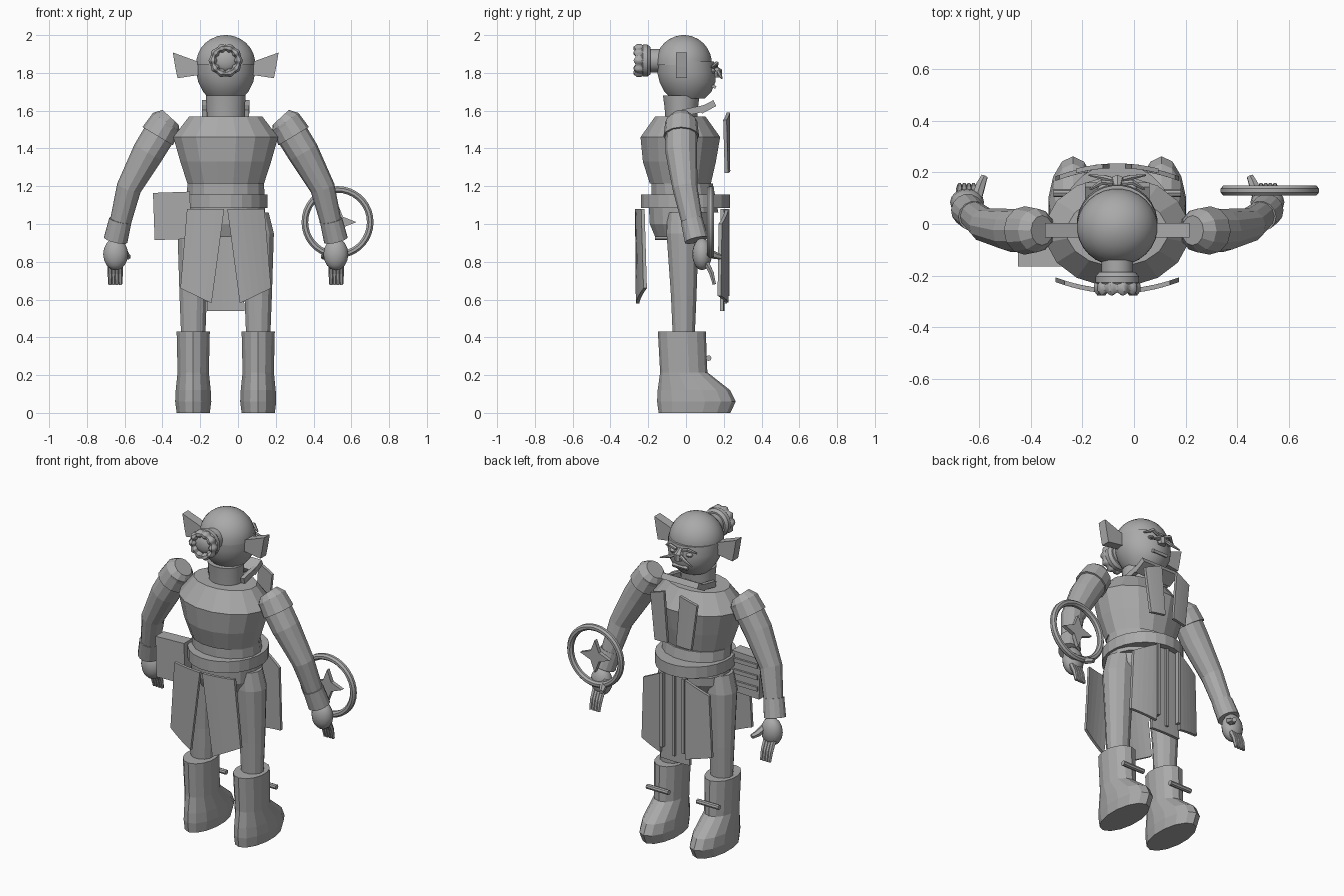
import bpy, bmesh, math
from mathutils import Vector

if "Cube" in bpy.data.objects:
    bpy.data.objects.remove(bpy.data.objects["Cube"])

CX = -0.065  # body centre line
grey = bpy.data.materials.new("plain grey")
grey.diffuse_color = (0.4, 0.4, 0.4, 1)
grey.use_nodes = True
grey.node_tree.nodes["Principled BSDF"].inputs["Base Color"].default_value = grey.diffuse_color


def finish(name, bm, smooth=False):
    bmesh.ops.recalc_face_normals(bm, faces=bm.faces)
    me = bpy.data.meshes.new(name)
    bm.to_mesh(me)
    bm.free()
    me.materials.append(grey)
    ob = bpy.data.objects.new(name, me)
    bpy.context.collection.objects.link(ob)
    if smooth:
        bpy.context.view_layer.objects.active = ob
        ob.select_set(True)
        bpy.ops.object.shade_smooth_by_angle(angle=math.radians(35))
        ob.select_set(False)
    return ob


def loft(name, rings, smooth=False):
    """Skin a list of point rings and cap both ends."""
    bm = bmesh.new()
    rows = [[bm.verts.new(p) for p in r] for r in rings]
    n = len(rows[0])
    for a, b in zip(rows, rows[1:]):
        for i in range(n):
            j = (i + 1) % n
            bm.faces.new((a[i], a[j], b[j], b[i]))
    bm.faces.new(rows[0])
    bm.faces.new(rows[-1])
    return finish(name, bm, smooth)


def stack(name, levels, n=16, smooth=False):
    """Horizontal ellipses given as (z, x centre, y centre, x radius, y radius)."""
    return loft(name, [[(x + rx * math.cos(t), y + ry * math.sin(t), z)
                        for t in (2 * math.pi * (i + .5) / n for i in range(n))]
                       for z, x, y, rx, ry in levels], smooth)


def tube(name, pts, radii, n=12, smooth=False):
    """Round tube through points, with mitred joints."""
    pts = [Vector(p) for p in pts]
    rings = []
    for k, p in enumerate(pts):
        d = (pts[min(k + 1, len(pts) - 1)] - pts[max(k - 1, 0)]).normalized()
        u = d.cross(Vector((0.02, 1, 0.01) if abs(d.y) < .8 else (1, 0, 0))).normalized()
        v = d.cross(u)
        rings.append([p + radii[k] * (u * math.cos(2 * math.pi * i / n) + v * math.sin(2 * math.pi * i / n))
                      for i in range(n)])
    return loft(name, rings, smooth)


def box(name, c, s, rot=(0, 0, 0)):
    bm = bmesh.new()
    bmesh.ops.create_cube(bm, size=1)
    for v in bm.verts:
        v.co = Vector((v.co.x * s[0], v.co.y * s[1], v.co.z * s[2]))
    ob = finish(name, bm)
    ob.location, ob.rotation_euler = c, rot
    return ob


def ball(name, c, s, n=24):
    bm = bmesh.new()
    bmesh.ops.create_uvsphere(bm, u_segments=n, v_segments=n // 2, radius=1)
    for v in bm.verts:
        v.co = Vector((c[0] + v.co.x * s[0], c[1] + v.co.y * s[1], c[2] + v.co.z * s[2]))
    return finish(name, bm, True)


def ring(name, c, R, ry, rr, n=32, m=8, lump=0):
    """Ring around the y axis, optionally scalloped."""
    bm = bmesh.new()
    rows = []
    for i in range(n):
        a = 2 * math.pi * i / n
        k = 1 + lump * math.cos(a * 10)
        rows.append([bm.verts.new((c[0] + (R + rr * k * math.cos(b)) * math.cos(a), c[1] + ry * k * math.sin(b),
                                   c[2] + (R + rr * k * math.cos(b)) * math.sin(a)))
                     for b in (2 * math.pi * (j + .5) / m for j in range(m))])
    for i in range(n):
        for j in range(m):
            a, b = rows[i], rows[(i + 1) % n]
            bm.faces.new((a[j], a[(j + 1) % m], b[(j + 1) % m], b[j]))
    return finish(name, bm, True)


def panel(name, top, bottom, ztop, zbot, y0, bulge, th=.018):
    """Curved cloth plate: (x0, x1) at top and bottom, (z at x0, z at x1), y bowed away from centre line."""
    n = 5
    rings = []
    for i in range(n + 1):
        f = i / n
        xt, xb = (p[0] + (p[1] - p[0]) * f for p in (top, bottom))
        zt, zb = (p[0] + (p[1] - p[0]) * f for p in (ztop, zbot))
        yt, yb = (y0 + bulge * ((x - CX) / .24) ** 2 for x in (xt, xb))
        rings.append([(xt, yt, zt), (xb, yb, zb), (xb, yb + th, zb), (xt, yt + th, zt)])
    return loft(name, rings)


def prism(name, pts, y0, y1):
    return loft(name, [[(x, y, z) for x, z in pts] for y in (y0, y1)])


# Torso, waist, belt and hips
stack("torso", [(1.215, CX, -.03, .207, .165), (1.33, CX, -.035, .245, .197),
                (1.46, CX, -.03, .283, .215), (1.57, CX, -.03, .197, .135)])
stack("waist", [(1.06, CX, -.005, .212, .18), (1.215, CX, -.02, .207, .165)])
stack("belt", [(1.085, CX, -.002, .224, .238), (1.155, CX, -.002, .224, .238)], 24)
stack("hips", [(.93, CX, -.035, .15, .13), (1.0, CX, -.03, .2, .165), (1.09, CX, -.03, .205, .17)])

# Neck and neck bow
stack("neck", [(1.56, CX, -.025, .1, .085), (1.62, CX, -.025, .103, .09), (1.68, CX, -.025, .107, .098)], 20, True)
box("neck_bow", (CX, .115, 1.62), (.25, .085, .035), (math.radians(28), 0, 0))
for s in (-1, 1):
    box("bow_strap", (CX + s * .112, .04, 1.6), (.025, .13, .035), (math.radians(12), 0, 0))

# Head with cap dome
stack("head", [(1.665, CX, .01, .09, .09), (1.70, CX, .01, .12, .125), (1.75, CX, .008, .146, .148),
               (1.80, CX, .002, .157, .155), (1.86, CX, -.003, .155, .153)], 28, True)
stack("cap", [(1.85 + .15 * math.sin(t), CX, -.012, .157 * math.cos(t), .15 * math.cos(t))
              for t in (math.radians(a) for a in (-3, 8, 20, 33, 46, 59, 72, 82, 88.5))], 28, True)

# Hair bun on the back of the head
tube("bun_stem", [(CX, -.10, 1.865), (CX, -.24, 1.865)], [.062, .062], 20, True)
ring("bun_ring", (CX, -.215, 1.865), .062, .03, .024, 40, 8)
ring("bun_beads", (CX, -.248, 1.865), .068, .026, .02, 80, 8, .22)
ball("bun_centre", (CX, -.235, 1.865), (.06, .03, .058))

# Face
tube("nose", [(CX, .135, 1.84), (CX, .165, 1.805), (CX, .165, 1.775)], [.014, .028, .024], 8)
box("mouth", (CX, .146, 1.728), (.1, .025, .016), (math.radians(-25), 0, 0))
for s in (-1, 1):
    tube("brow", [(CX + s * .02, .158, 1.835), (CX + s * .06, .162, 1.85), (CX + s * .105, .135, 1.83)],
         [.01, .012, .005], 6)
    tube("moustache", [(CX + s * .01, .17, 1.81), (CX + s * .05, .18, 1.79), (CX + s * .11, .19, 1.77)],
         [.01, .011, .004], 6)
    ball("eye", (CX + s * .055, .135, 1.81), (.022, .022, .016), 12)

    # Ear: flared trumpet shape
    e = lambda x: CX + s * x
    prism("ear", [(e(.12), 1.85), (e(.28), 1.908), (e(.267), 1.83), (e(.255), 1.772), (e(.12), 1.792)], -.052, .004)

    # Arm with shoulder cap, cuff and hand
    sh, el, wr = (e(.315), -.025, 1.535), (e(.513), -.005, 1.19), (e(.577), .05, .93)
    mid = (e(.41), -.025, 1.38)
    tube("arm", [sh, mid, el, wr], [.086, .084, .066, .052], 12)
    tube("shoulder_cap", [(e(.292), -.025, 1.565), (e(.315), -.025, 1.54), (e(.36), -.025, 1.465)],
         [.058, .085, .094], 12)
    tube("cuff", [(e(.558), .03, 1.02), (e(.583), .055, .915)], [.06, .064], 14)
    ball("hand", (e(.583), .085, .84), (.066, .052, .085), 16)
    for k in range(4):
        x = e(.558 + .018 * k)
        tube("finger", [(x, .105, .80), (x, .135, .74), (x, .15, .68)], [.016, .014, .01], 6)
    tube("thumb", [(e(.545), .10, .86), (e(.53), .15, .835), (e(.515), .185, .825)], [.022, .02, .014], 6)

    # Leg
    x = e(.172)
    stack("leg", [(.40, x, -.012, .066, .06), (.62, x, -.012, .075, .07),
                  (.95, e(.165), -.018, .093, .088), (1.06, e(.15), -.02, .08, .08)], 12)
    # Boot shaft and foot
    stack("boot", [(0, x, .045, .09, .19), (.06, x, .055, .098, .208), (.12, x, .042, .095, .192),
                   (.215, x, -.012, .085, .125), (.43, x, -.022, .09, .127)], 14)
    tube("boot_peg", [(x - .075, .12, .29), (x + .075, .12, .29)], [.015, .015], 8)

    # Back coat tails
    panel("back_tail", (e(.008), e(.205)), (e(.075), e(.24)), (1.08, 1.08), (.58, .66), -.27, .045)
    # Front skirt side plates
    panel("front_tail", (e(.075), e(.225)), (e(.085), e(.24)), (1.08, 1.0), (.585, .62), .212, -.045)
    box("tail_trim", (e(.075), .218, .85), (.018, .025, .46))
    # Chest lapels
    panel("lapel", (e(.055), e(.16)), (e(.03), e(.125)), (1.59, 1.55), (1.28, 1.27), .217, -.045)

# Front middle plate
panel("front_apron", (CX - .075, CX + .075), (CX - .1, CX + .1), (1.08, 1.08), (.54, .54), .186, -.03)
box("apron_trim", (CX, .208, .83), (.018, .016, .5))

# Hip pouch with straps
box("pouch", (-.348, -.125, 1.043), (.195, .08, .25), (0, math.radians(-2), 0))
for z in (.98, 1.05, 1.12):
    box("pouch_strap", (-.35, -.082, z), (.17, .018, .025))

# Hand wheel with star
W = (.527, .13, 1.01)
ring("wheel", W, .173, .021, .019, 36, 8)
prism("star", [(W[0] + r * math.cos(a), W[2] + r * math.sin(a)) for r, a in
               (((.1 if i % 2 == 0 else .04), i * math.pi / 4) for i in range(8))], .118, .142)
tube("wheel_grip", [(.527, .13, .83), (.515, .11, .85)], [.022, .022], 8)
